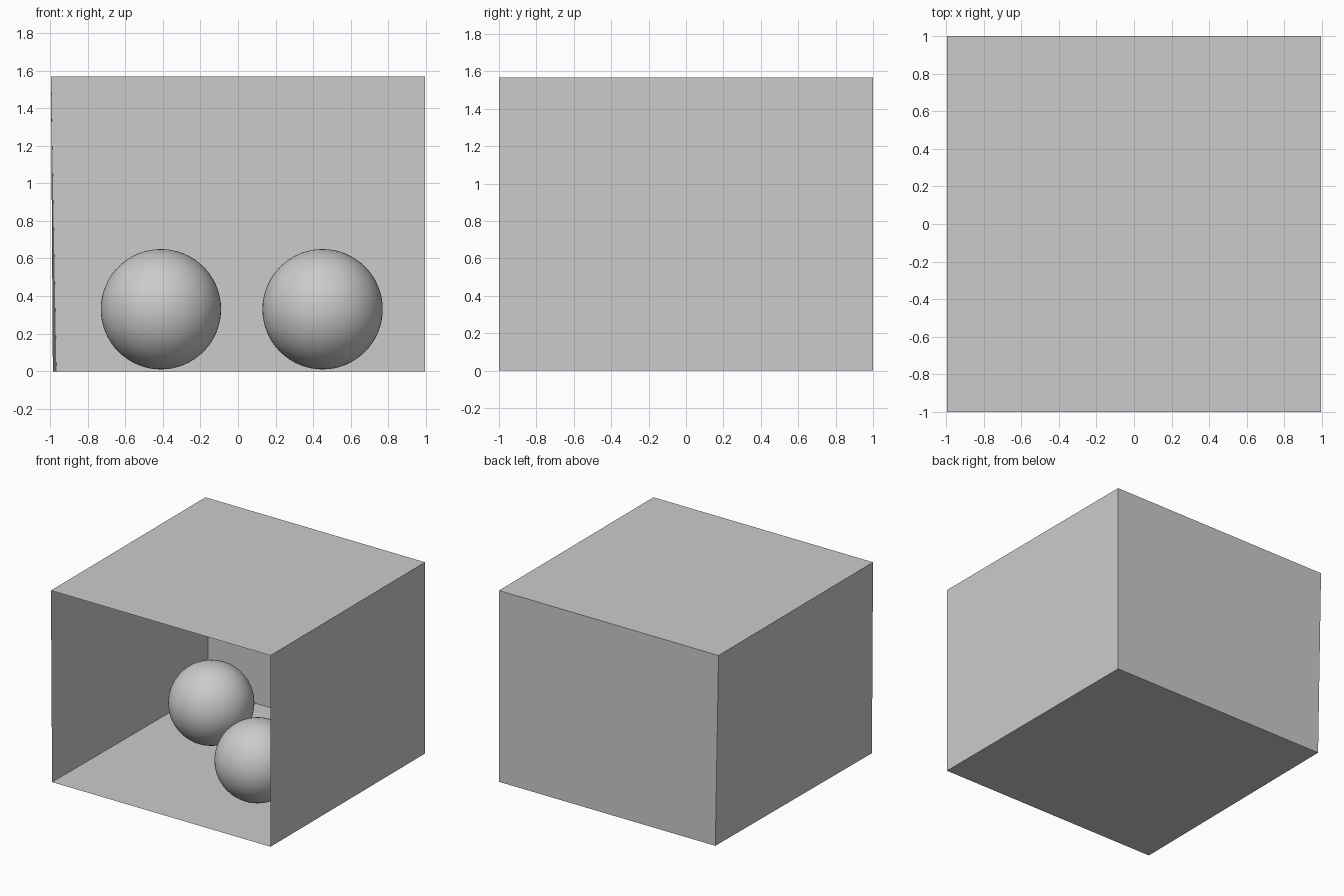
import bpy
import bmesh

cube = bpy.data.objects.get("Cube")
if cube:
    bpy.data.objects.remove(cube, do_unlink=True)

# Single plain grey for the whole model
GREY = (0.6, 0.6, 0.6, 1)
grey = bpy.data.materials.new("plain grey")
grey.use_nodes = True
grey.diffuse_color = GREY
grey.node_tree.nodes["Principled BSDF"].inputs["Base Color"].default_value = GREY

SIDE, DEPTH, HEIGHT = 0.995, 1.0, 1.567

# Room corners, named by left/right (-x/+x), front/back and bottom/top
corners = {
    x + y + z: (SIDE * (1 if x == "R" else -1),
                DEPTH * (1 if y == "B" else -1),
                HEIGHT * (z == "T"))
    for x in "LR" for y in "FB" for z in "bT"
}
# The wall on the -x side leans in slightly towards its foot
corners["LFb"] = (-0.985, -DEPTH, 0)
corners["LBb"] = (-0.966, DEPTH, 0)


def panel(name, keys):
    """Thin flat sheet through four named corners, facing into the room."""
    bm = bmesh.new()
    bm.faces.new([bm.verts.new(corners[k]) for k in keys])
    mesh = bpy.data.meshes.new(name)
    bm.to_mesh(mesh)
    bm.free()
    mesh.materials.append(grey)
    bpy.context.collection.objects.link(bpy.data.objects.new(name, mesh))


def ball(name, location):
    """Smooth ball resting just above the floor."""
    bpy.ops.mesh.primitive_uv_sphere_add(
        segments=64, ring_count=32, radius=0.32, location=location)
    ob = bpy.context.object
    ob.name = name
    ob.data.materials.append(grey)
    bpy.ops.object.shade_smooth()


# Open-fronted room
panel("floor", ("LFb", "RFb", "RBb", "LBb"))
panel("ceiling", ("LFT", "LBT", "RBT", "RFT"))
panel("back_wall", ("LBb", "RBb", "RBT", "LBT"))
panel("right_wall", ("LFb", "LBb", "LBT", "LFT"))
panel("left_wall", ("RFb", "RFT", "RBT", "RBb"))

# Two balls inside
ball("back_ball", (-0.41, 0.24, 0.33))
ball("front_ball", (0.45, -0.39, 0.33))
